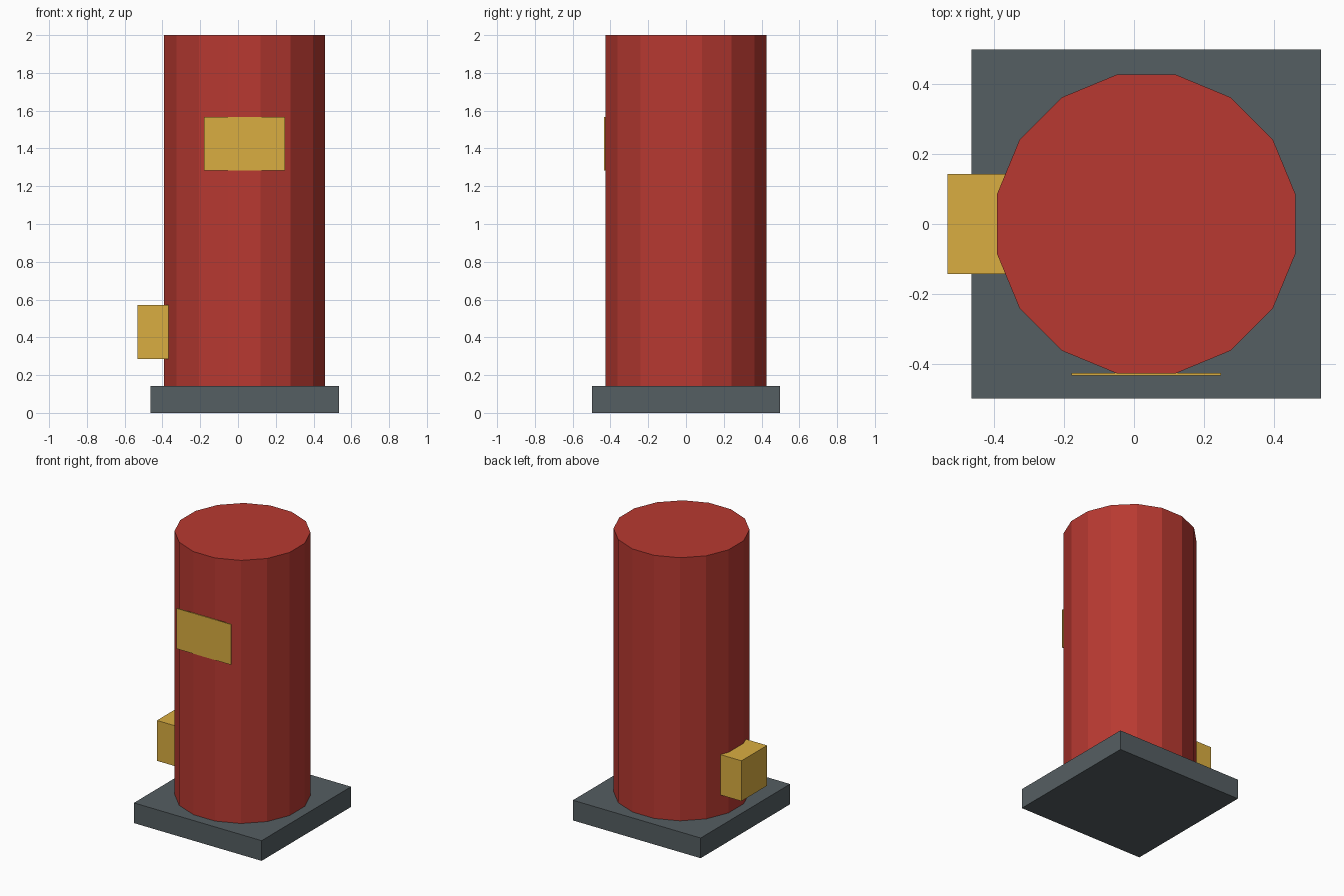
import bpy
import math

default = bpy.data.objects.get("Cube")
if default:
    bpy.data.objects.remove(default, do_unlink=True)

CX = 0.035        # x of the main axis
U = 0.1425        # module that the sizes are built on


def linear(c):
    c /= 255
    return c / 12.92 if c <= 0.04045 else ((c + 0.055) / 1.055) ** 2.4


def material(name, r, g, b):
    colour = (linear(r), linear(g), linear(b), 1)
    mat = bpy.data.materials.new(name)
    mat.use_nodes = True
    mat.diffuse_color = colour
    mat.node_tree.nodes["Principled BSDF"].inputs["Base Color"].default_value = colour
    return mat


red = material("red", 184, 57, 49)
yellow = material("mustard yellow", 218, 174, 65)
grey = material("slate grey", 85, 94, 98)


def finish(name, mat):
    obj = bpy.context.object
    obj.name = obj.data.name = name
    obj.data.materials.append(mat)
    bpy.ops.object.transform_apply(location=False, rotation=True, scale=True)
    return obj


def box(name, mat, x, y, z):
    """Box from (min, max) pairs on each axis."""
    bpy.ops.mesh.primitive_cube_add(size=1, location=[sum(p) / 2 for p in (x, y, z)])
    bpy.context.object.scale = [p[1] - p[0] for p in (x, y, z)]
    return finish(name, mat)


# Square base slab
box("base", grey, (CX - 3.5 * U, CX + 3.5 * U), (-3.5 * U, 3.5 * U), (0, U))

# Sixteen-sided column with flats facing front, back and sides
bpy.ops.mesh.primitive_cylinder_add(
    vertices=16, radius=0.435, depth=2 - U, location=(CX, 0, 1 + U / 2),
    rotation=(0, 0, math.pi / 16))
finish("column", red)

# Thin plate on the front
box("front_plate", yellow, (CX - 1.5 * U, CX + 1.5 * U), (-0.433, -0.426),
    (9 * U, 11 * U))

# Box set into the column's right side
box("side_box", yellow, (-0.533, -0.33), (-U, U), (2 * U, 4 * U))
